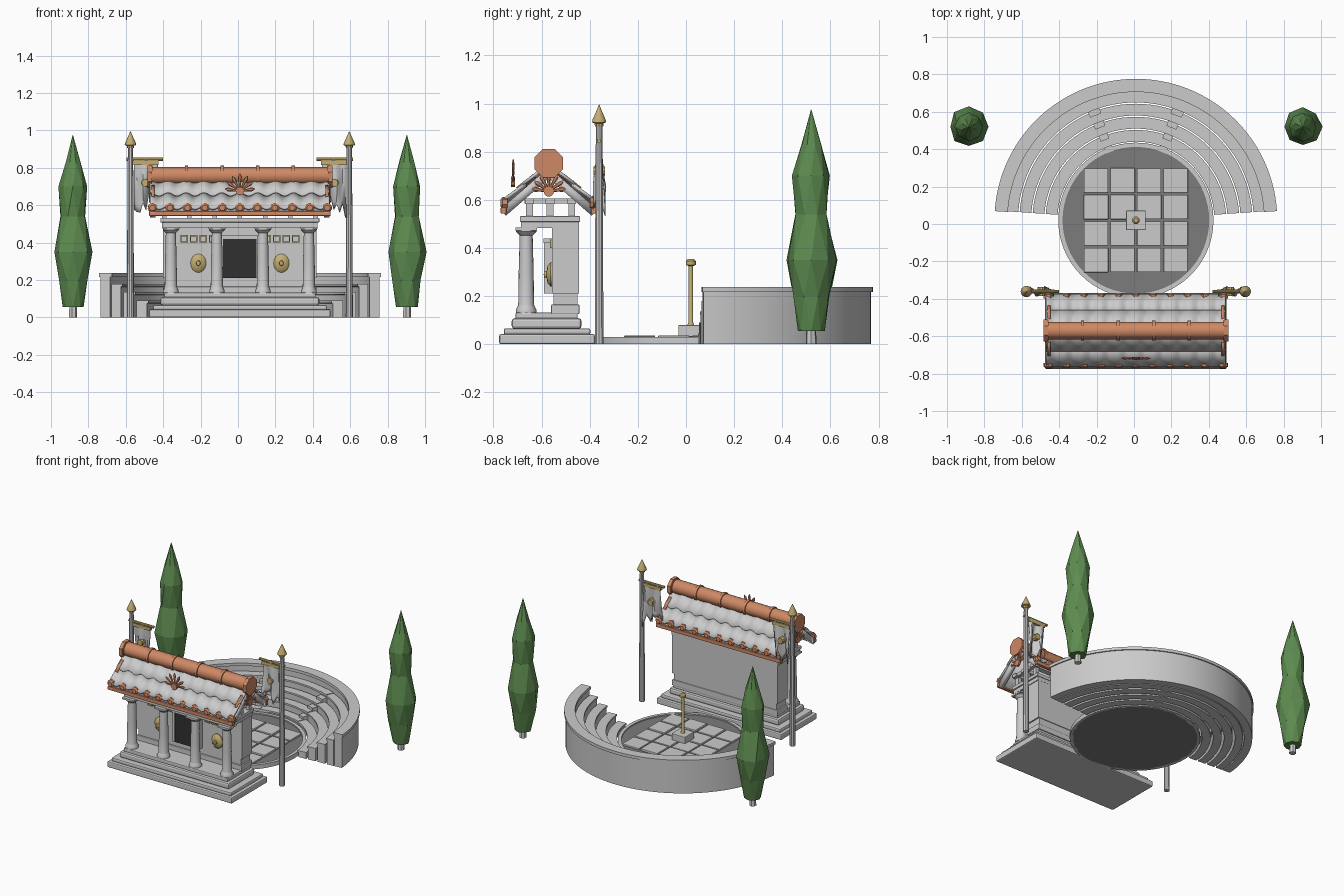
import bpy, bmesh, math, random
from mathutils import Matrix, Vector

if "Cube" in bpy.data.objects:
    bpy.data.objects.remove(bpy.data.objects["Cube"])
random.seed(4)
CX, CY = 0.01, 0.02          # shared axis of stage and theatre
pi, sin, cos = math.pi, math.sin, math.cos


def mat(name, c):
    m = bpy.data.materials.new(name)
    m.diffuse_color = (*c, 1)
    m.use_nodes = True
    m.node_tree.nodes["Principled BSDF"].inputs["Base Color"].default_value = m.diffuse_color
    return m


TERRA = mat("terracotta", (0.62, 0.25, 0.13))
GOLD = mat("gold", (0.55, 0.42, 0.17))
GREEN = mat("leaf", (0.11, 0.26, 0.08))
DARK = mat("dark", (0.03, 0.03, 0.03))
STONE = mat("dark_stone", (0.2, 0.2, 0.2))


def finish(name, bm, m=None, smooth=None):
    bmesh.ops.recalc_face_normals(bm, faces=bm.faces)
    me = bpy.data.meshes.new(name)
    bm.to_mesh(me)
    bm.free()
    ob = bpy.data.objects.new(name, me)
    bpy.context.collection.objects.link(ob)
    if m:
        me.materials.append(m)
    if smooth:
        me.shade_smooth()
        me.set_sharp_from_angle(angle=math.radians(smooth))
    return ob


def box(name, x, y, z, m=None, bevel=0):
    bm = bmesh.new()
    bmesh.ops.create_cube(bm, size=1)
    for v in bm.verts:
        v.co = Vector((r[0] + (c + .5) * (r[1] - r[0]) for r, c in zip((x, y, z), v.co)))
    if bevel:
        bmesh.ops.bevel(bm, geom=bm.edges[:], offset=bevel, segments=2, profile=.5, affect='EDGES')
    return finish(name, bm, m)


def lathe(name, prof, loc, n=16, m=None, smooth=35, rot=None, jitter=0):
    """Revolve (radius, height) points round the local z axis, capped at both ends."""
    bm = bmesh.new()
    rings = []
    for k, (r, z) in enumerate(prof):
        ring = []
        for i in range(n):
            a = 2 * pi * (i + (k % 2) * (.5 if jitter else 0)) / n
            q = max(r, .0005) * (1 + random.uniform(-jitter, jitter))
            ring.append(bm.verts.new((q * cos(a), q * sin(a), z)))
        rings.append(ring)
    for a, b in zip(rings, rings[1:]):
        for i in range(n):
            bm.faces.new((a[i], a[(i + 1) % n], b[(i + 1) % n], b[i]))
    bm.faces.new(rings[0])
    bm.faces.new(rings[-1])
    if jitter:
        bmesh.ops.triangulate(bm, faces=bm.faces[:])
    bm.transform(Matrix.Translation(loc) @ (rot or Matrix()))
    return finish(name, bm, m, smooth)


def arc(name, prof, a0, a1, n=48, m=None):
    """Sweep a closed (radius, z) section round the theatre axis."""
    bm = bmesh.new()
    full = a1 - a0 > 359
    rows = []
    for i in range(n + (not full)):
        a = math.radians(a0 + (a1 - a0) * i / n)
        rows.append([bm.verts.new((CX + r * cos(a), CY + r * sin(a), z)) for r, z in prof])
    k = len(prof)
    for i in range(n):
        a, b = rows[i], rows[(i + 1) % len(rows)]
        for j in range(k):
            bm.faces.new((a[j], b[j], b[(j + 1) % k], a[(j + 1) % k]))
    if not full:
        bm.faces.new(rows[0])
        bm.faces.new(rows[-1])
    return finish(name, bm, m, 30)


def sheet(name, f, nu, nv, thick, m=None):
    bm = bmesh.new()
    g = [[bm.verts.new(f(i / nu, j / nv)) for j in range(nv + 1)] for i in range(nu + 1)]
    for i in range(nu):
        for j in range(nv):
            bm.faces.new((g[i][j], g[i + 1][j], g[i + 1][j + 1], g[i][j + 1]))
    ob = finish(name, bm, m, 40)
    s = ob.modifiers.new("thickness", 'SOLIDIFY')
    s.thickness, s.offset = thick, 0
    return ob


RX, RY = Matrix.Rotation(pi / 2, 4, 'X'), Matrix.Rotation(pi / 2, 4, 'Y')


def palmette(name, loc, size, turn=0):
    # fan of seven petals standing on a small round boss
    for i in range(7):
        t = (i - 3) * math.radians(27)
        L = size * (1 - .05 * abs(i - 3))
        rot = Matrix.Rotation(turn, 4, 'Z') @ Matrix.Rotation(t, 4, 'Y') @ Matrix.Diagonal((1, .6, 1, 1))
        lathe(name + "_petal", [(.004, 0), (.007, L * .5), (.011, L * .8), (.002, L)], loc, 6, TERRA, None, rot)
    lathe(name + "_boss", [(.022, -.008), (.022, .008)], loc, 10, TERRA, 35,
          Matrix.Rotation(turn, 4, 'Z') @ RX)


# Orchestra floor with rim and paving
arc("orchestra_floor", [(.001, 0), (.40, 0), (.40, .022), (.001, .022)], 0, 360, 64, STONE)
arc("orchestra_rim", [(.392, 0), (.415, 0), (.415, .03), (.392, .03)], 0, 360, 64)
for i in range(4):
    for j in range(4):
        x, y = CX + (i - 1.5) * .142, CY + (j - 1.5) * .142
        w = .066 - random.uniform(0, .002)
        box("paving_slab", (x - w, x + w), (y - w, y + w), (.02, .033 + random.uniform(0, .004)), None, .003)
# Altar with gilded post
box("altar", (CX - .052, CX + .052), (CY - .052, CY + .052), (.03, .08), None, .004)
lathe("altar_post", [(.015, .078), (.01, .09), (.01, .325), (.021, .33), (.021, .345), (.012, .354)], (CX, CY, 0), 12, GOLD)

# Seating tiers, outer wall and aisle steps
RADII = (.42, .49, .56, .63, .695)
for k in range(4):
    r0, r1, h = RADII[k], RADII[k + 1] - .007, .045 * (k + 1)
    arc("seat_tier", [(r0 + .008, 0), (r1, 0), (r1, h), (r0, h), (r0, h - .012), (r0 + .008, h - .016)], 4, 176)
    for a in (69, 111):
        arc("aisle_step", [(r0 - .03, .002), (r0 + .01, .002), (r0 + .01, h - .022), (r0 - .03, h - .022)], a - 3, a + 3, 3)
        arc("aisle_tread", [(r0, h - .01), (r1, h - .01), (r1, h + .004), (r0, h + .004)], a - 3, a + 3, 3)
arc("outer_wall", [(.695, 0), (.748, 0), (.748, .22), (.695, .22)], 4, 176, 64)
arc("wall_coping", [(.686, .217), (.756, .217), (.756, .237), (.686, .237)], 3.7, 176.3, 64)

# Stage base and podium
box("stage_base", (CX - .485, CX + .485), (-.776, -.378), (0, .042), None, .008)
box("stage_base_top", (CX - .465, CX + .465), (-.757, -.397), (.04, .066), None, .008)
box("podium_foot", (CX - .425, CX + .425), (-.724, -.434), (.064, .108), None, .012)
box("podium_top", (CX - .405, CX + .405), (-.708, -.45), (.105, .132), None, .006)
# Back wall with plinth
box("wall_plinth", (CX - .41, CX + .41), (-.56, -.443), (.125, .165), None, .004)
box("wall_base", (CX - .4, CX + .4), (-.55, -.45), (.16, .212))
box("stage_wall", (CX - .41, CX + .41), (-.556, -.445), (.21, .482))
# Door and wall ornaments
box("door", (CX - .09, CX + .09), (-.585, -.55), (.21, .42), DARK)
for s in (-1, 1):
    box("door_jamb", sorted((CX + s * .09, CX + s * .105)), (-.59, -.55), (.21, .42))
    x = CX + s * .222
    lathe("shield", [(.042, 0), (.042, .008), (.03, .02), (.012, .024), (.01, .034), (.002, .036)], (x, -.555, .29), 16, GOLD, 35,
          Matrix.Diagonal((1, 1, 1.2, 1)) @ RX)
    for i in range(4):
        u = x + (i - 1.5) * .051
        for a, b, c, d in ((-.02, .02, .40, .406), (-.02, .02, .434, .44), (-.02, -.014, .40, .44), (.014, .02, .40, .44)):
            box("key_frieze", (u + a, u + b), (-.565, -.552), (c, d), GOLD)
box("door_lintel", (CX - .115, CX + .115), (-.592, -.55), (.42, .44))

# Columns
for i in range(4):
    lathe("column", [(.042, .13), (.042, .145), (.036, .155), (.033, .165), (.031, .3), (.027, .452), (.034, .458), (.043, .468), (.043, .474)],
          (CX + (i - 1.5) * .246, -.664, 0), 16)
    x = CX + (i - 1.5) * .246
    box("column_abacus", (x - .045, x + .045), (-.709, -.619), (.472, .484))

# Entablature and open roof frame
box("architrave", (CX - .415, CX + .415), (-.686, -.444), (.482, .51))
box("cornice", (CX - .425, CX + .425), (-.69, -.44), (.508, .532), None, .004)
for y in (-.65, -.565, -.475):
    for i in range(7):
        x = CX + (i - 3) * .135
        box("roof_post", (x - .012, x + .012), (y - .014, y + .014), (.53, .59))
    box("roof_beam", (CX - .44, CX + .44), (y - .018, y + .018), (.583, .605))
for s in (-1, 1):
    box("gable_tie", (CX + s * .42 - .012, CX + s * .42 + .012), (-.67, -.46), (.585, .605))

# Roof slopes with rolling tile courses, fascias and antefixes
RYC = -.57
for s in (-1, 1):
    sheet("roof_slab", lambda u, v: (CX - .47 + .94 * u, RYC + s * .188 * v, .715 - .16 * v), 1, 1, .02)
    for c, (v0, v1) in enumerate(((0, .56), (.5, 1))):
        def tile(u, v):
            t = v0 + (v1 - v0) * v
            wave = .009 * cos(2 * pi * u * 10)
            return (CX - .48 + .96 * u, RYC + s * (.192 * t), .738 - .16 * t + wave + .01 * v)
        sheet("tile_course", tile, 80, 2, .012)
    ey = RYC + s * .188
    box("eave_fascia", (CX - .485, CX + .485), (ey - .012, ey + .012), (.543, .568), TERRA, .003)
    for i in range(11):
        lathe("antefix", [(.026, -.012), (.026, .008), (.016, .016)], (CX + (i - 5) * .0935, ey - s * .004, .586), 7, TERRA, None,
              Matrix.Rotation(-s * pi / 2, 4, 'X') @ Matrix.Rotation(pi / 2, 4, 'Z'))
    # raking boards at both gable ends
    for e in (-1, 1):
        x = CX + e * .465
        sheet("rake_board", lambda u, v: (x - .015 + .03 * u, RYC + s * .19 * v, .712 - .165 * v), 1, 1, .035)
        sheet("rake_trim", lambda u, v: (x - .008 + .016 * u, RYC + s * (.06 + .07 * v), .70 - .055 * v), 1, 1, .018, TERRA)

# Ridge roll with bands and end discs
lathe("ridge_roll", [(.047, -.475), (.047, .475)], (CX, RYC, .757), 12, TERRA, 35, RY)
for i in range(6):
    x = CX + (i - 2.5) * .19
    lathe("ridge_band", [(.054, -.009), (.054, .009)], (x, RYC, .757), 12, TERRA, 35, RY)
for e in (-1, 1):
    lathe("ridge_disc", [(.064, -.012), (.064, .012)], (CX + e * .482, RYC, .752), 8, TERRA, None, RY @ Matrix.Rotation(pi / 8, 4, 'Z'))
    palmette("gable_palmette", (CX + e * .478, RYC, .635), .085, pi / 2)
palmette("front_palmette", (CX, -.718, .675), .095)

# Banner poles
for s in (-1, 1):
    x = CX + s * .585
    lathe("banner_pole", [(.019, 0), (.017, .5), (.014, .92)], (x, -.361, 0), 10)
    lathe("pole_finial", [(.018, .905), (.02, .918), (.031, .922), (.029, .932), (.014, .965), (.001, .995)], (x, -.361, 0), 10, GOLD)
    lathe("banner_bar", [(.009, -.02), (.009, .175)], (x, -.361, .845), 8, GOLD, 35, Matrix.Rotation(-s * pi / 2, 4, 'Y'))
    hem = [.51 + random.uniform(0, .07) + .045 * (k % 2) for k in range(9)]

    def cloth(u, v):
        b = hem[round(u * 8)] + .06 * u
        return (x - s * (.02 + .125 * u), -.361 + (.006 + .022 * v) * sin(u * 9 + v * 2), .845 + (b - .845) * v)
    sheet("banner_cloth", cloth, 8, 8, .005)
    box("banner_band", sorted((x - s * .015, x - s * .15)), (-.372, -.35), (.815, .838), GOLD)
    lathe("banner_emblem", [(.02, -.024), (.024, 0), (.02, .024)], (x - s * .08, -.361, .72), 10, GOLD, 35, RX)

# Cypress trees
for s in (-1, 1):
    p = (CX + s * .893, .52, 0)
    lathe("cypress_trunk", [(.023, 0), (.02, .08)], p, 7)
    lathe("cypress_crown", [(.056, .055), (.08, .2), (.104, .35), (.068, .54), (.076, .70), (.043, .83), (.001, .975)],
          p, 8, GREEN, None, None, .07)
